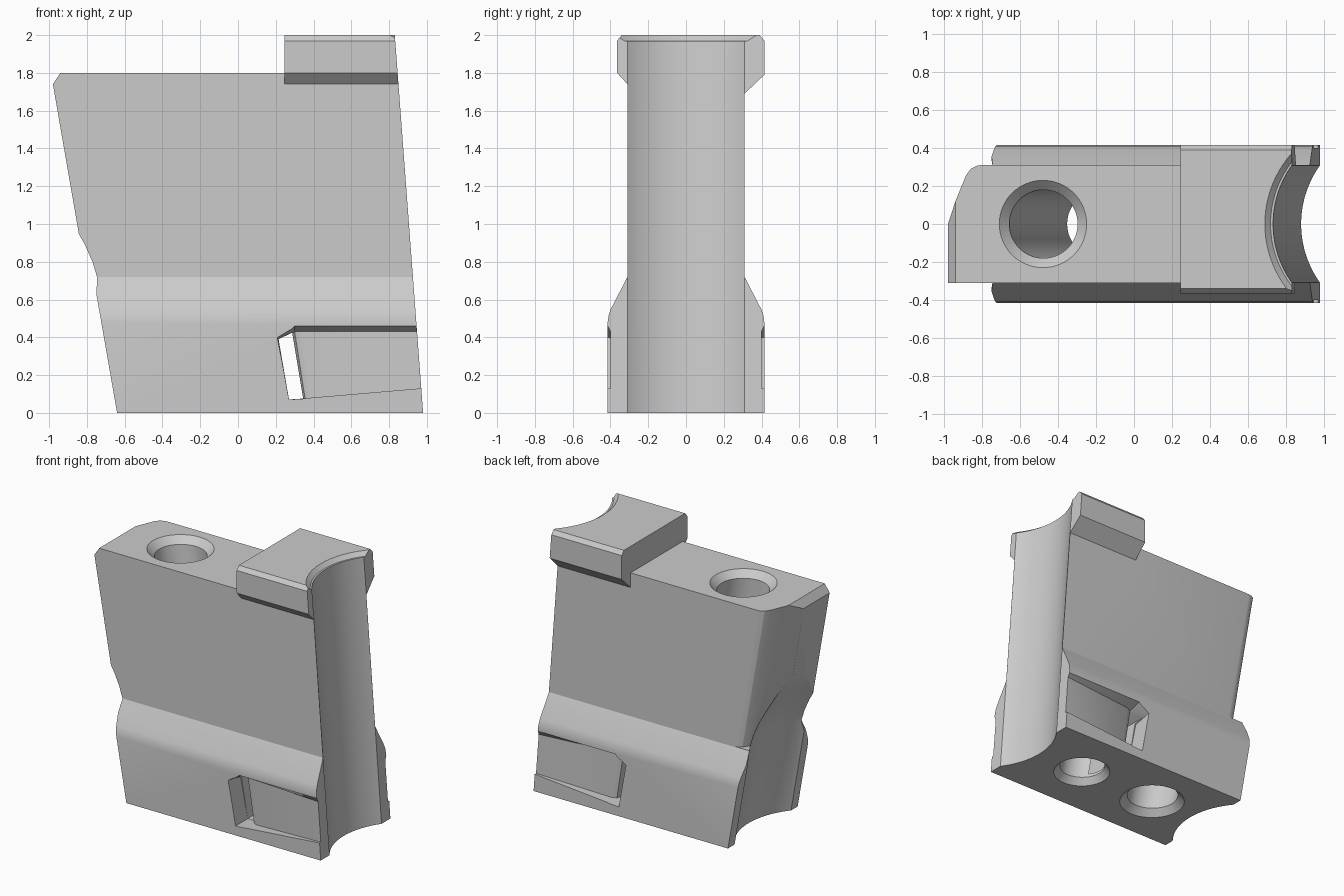
import bpy, bmesh, math

if "Cube" in bpy.data.objects:
    bpy.data.objects.remove(bpy.data.objects["Cube"])

grey = bpy.data.materials.new("plain grey")
grey.diffuse_color = (0.6, 0.6, 0.6, 1)
grey.use_nodes = True
grey.node_tree.nodes["Principled BSDF"].inputs["Base Color"].default_value = grey.diffuse_color


def loft(name, rings):
    """Closed solid skinned through rings with equal point counts."""
    bm = bmesh.new()
    vs = [[bm.verts.new(p) for p in r] for r in rings]
    n = len(vs[0])
    for a, b in zip(vs, vs[1:]):
        for i in range(n):
            bm.faces.new((a[i], a[(i + 1) % n], b[(i + 1) % n], b[i]))
    bm.faces.new(vs[0])
    bm.faces.new(vs[-1])
    bmesh.ops.recalc_face_normals(bm, faces=bm.faces)
    me = bpy.data.meshes.new(name)
    bm.to_mesh(me)
    bm.free()
    me.materials.append(grey)
    ob = bpy.data.objects.new(name, me)
    bpy.context.collection.objects.link(ob)
    return ob


def tube(name, stations, n=64):
    """Round cutter through horizontal circles (centre x, z, radius)."""
    return loft(name, [[(x + r * math.cos(2 * math.pi * i / n),
                         r * math.sin(2 * math.pi * i / n), z) for i in range(n)]
                       for x, z, r in stations])


def combine(ob, other, op):
    mod = ob.modifiers.new(op, 'BOOLEAN')
    mod.operation, mod.solver, mod.object = op, 'EXACT', other
    bpy.context.view_layer.objects.active = ob
    bpy.ops.object.modifier_apply(modifier=mod.name)
    bpy.data.objects.remove(other)


def slant(z):
    return 0.98 - 0.075 * z


# Body: cross-section with wide foot, trimmed by the side outline
half = [(0.415, 0), (0.415, 0.48), (0.41, 0.515), (0.398, 0.55), (0.31, 0.72), (0.31, 1.8)]
section = half + [(-y, z) for y, z in reversed(half)]
body = loft("block_body", [[(-1.2, y, z) for y, z in section],
                           [(slant(z), y, z) for y, z in section]])
outline = [(-0.64, -0.001), (1.2, -0.001), (1.2, 1.9), (-0.873, 1.9), (-0.94, 1.8), (-0.98, 1.74),
           (-0.81, 0.76), (-0.745, 0.72), (-0.75, 0.63)]
combine(body, loft("outline", [[(x, y, z) for x, z in outline] for y in (-0.6, 0.6)]), 'INTERSECT')

# Top lip with chamfered edges
lip = [(-0.31, 1.74), (-0.365, 1.8), (-0.365, 1.97), (-0.34, 2), (0.39, 2), (0.415, 1.97),
       (0.415, 1.79), (0.31, 1.69)]
combine(body, loft("lip", [[(0.245, y, z) for y, z in lip],
                           [(slant(z), y, z) for y, z in lip]]), 'UNION')

# Bevelled back corner on the upper left end
corner = [(-0.03, -0.02), (0, 0), (0.105, 0.255), (0.13, 0.29), (0.16, 0.306), (0.19, 0.311),
          (0.19, 0.6), (-0.6, 0.6), (-0.6, -0.02)]
combine(body, loft("corner", [[(-0.677 - 0.174 * z + dx, y, z) for dx, y in corner]
                              for z in (0.725, 1.9)]), 'DIFFERENCE')

# Concave right end and its chamfer on the lip
combine(body, tube("right_groove", [(1.41 - 0.075 * z, z, 0.53) for z in (-0.2, 2.2)], 96),
        'DIFFERENCE')
combine(body, tube("groove_chamfer", [(1.25, 1.97, 0.531), (1.25, 2.03, 0.591)], 96), 'DIFFERENCE')

# Concave lower left end, running out upward
combine(body, tube("left_groove", [(-1.015, -0.2, 0.53), (-1.176, 0.72, 0.53), (-1.2, 0.8, 0.53),
                                   (-1.24, 0.89, 0.53), (-1.285, 0.97, 0.53),
                                   (-1.335, 1.06, 0.53), (-1.47, 1.3, 0.53)], 96), 'DIFFERENCE')

# Slanted through hole with countersinks, and the second hole from below
combine(body, tube("through_hole", [(-0.482, 1.85, 0.28), (-0.477, 1.75, 0.18),
                                    (-0.172, 0.05, 0.18), (-0.162, -0.05, 0.28)]), 'DIFFERENCE')
combine(body, tube("blind_hole", [(0.4, 0.6, 0.16), (0.48, 0.05, 0.16), (0.49, -0.05, 0.24)]),
        'DIFFERENCE')

# Side pockets, deep at the left and shallow at the right
stations = [(0.27, 0.21, 0.07, 0.40, 0.27), (0.345, 0.285, 0.075, 0.445, 0.28),
            (0.355, 0.30, 0.077, 0.46, 0.315), (0.385, 0.34, 0.08, 0.46, 0.335),
            (0.97, 0.95, 0.13, 0.46, 0.40), (1.2, 1.2, 0.15, 0.46, 0.405)]
for s in (-1, 1):
    combine(body, loft("pocket", [[(xb, s * 0.5, zb), (xb, s * d, zb), (xt, s * d, zt - 0.03),
                                   (xt, s * 0.415, zt), (xt, s * 0.5, zt)]
                                  for xb, xt, zb, zt, d in stations]), 'DIFFERENCE')

# Narrow window joining both pockets
window = [(0.27, 0.071), (0.345, 0.076), (0.287, 0.425), (0.215, 0.39)]
combine(body, loft("window", [[(x, y, z) for x, z in window] for y in (-0.4, 0.4)]), 'DIFFERENCE')

# Smooth shading with sharp edges kept
body.select_set(True)
bpy.context.view_layer.objects.active = body
bpy.ops.object.shade_smooth_by_angle(angle=math.radians(25))
